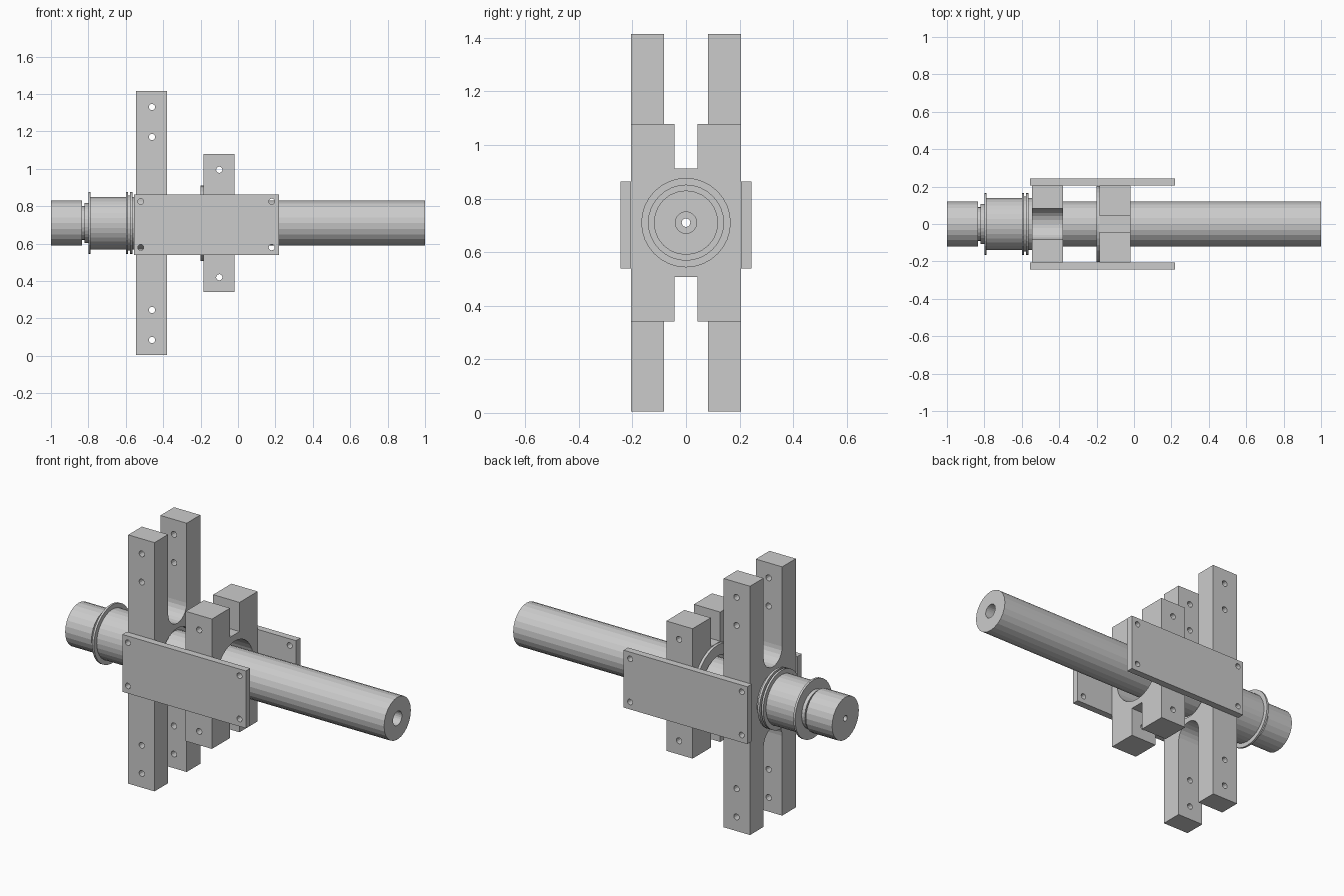
import bpy, bmesh, math
from mathutils import Matrix

if "Cube" in bpy.data.objects:
    bpy.data.objects.remove(bpy.data.objects["Cube"])

ZC = 0.71      # height of the shaft axis
SIDES = 24


def finish(name, bm, smooth=False):
    bmesh.ops.recalc_face_normals(bm, faces=bm.faces)
    me = bpy.data.meshes.new(name)
    bm.to_mesh(me)
    bm.free()
    ob = bpy.data.objects.new(name, me)
    bpy.context.collection.objects.link(ob)
    return ob


def lathe(name, profile, sides=SIDES):
    """Spin a closed (x, radius) outline round the shaft axis."""
    bm = bmesh.new()
    rings = []
    for i in range(sides):
        a = 2 * math.pi * i / sides
        rings.append([bm.verts.new((x, r * math.cos(a), ZC + r * math.sin(a))) for x, r in profile])
    n = len(profile)
    for i in range(sides):
        p, q = rings[i], rings[(i + 1) % sides]
        for j in range(n):
            k = (j + 1) % n
            bm.faces.new((p[j], p[k], q[k], q[j]))
    return finish(name, bm)


def extrude_x(name, outline, x0, x1):
    """Extrude a (y, z) outline along x."""
    bm = bmesh.new()
    face = bm.faces.new([bm.verts.new((x0, y, ZC + z)) for y, z in outline])
    ext = bmesh.ops.extrude_face_region(bm, geom=[face])
    verts = [v for v in ext["geom"] if isinstance(v, bmesh.types.BMVert)]
    bmesh.ops.translate(bm, verts=verts, vec=(x1 - x0, 0, 0))
    return finish(name, bm)


def box(name, x0, x1, y0, y1, z0, z1):
    return extrude_x(name, [(y0, z0 - ZC), (y1, z0 - ZC), (y1, z1 - ZC), (y0, z1 - ZC)], x0, x1)


def drill(ob, centre, radius, axis, sides):
    """Cut a through hole along the x or y axis."""
    bm = bmesh.new()
    bmesh.ops.create_cone(bm, cap_ends=True, segments=sides, radius1=radius, radius2=radius, depth=1)
    rot = Matrix.Rotation(math.pi / 2, 4, 'Y' if axis == 'x' else 'X')
    bmesh.ops.transform(bm, matrix=Matrix.Translation(centre) @ rot, verts=bm.verts)
    cutter = finish("hole_cutter", bm)
    cutter.hide_render = True
    mod = ob.modifiers.new("hole", 'BOOLEAN')
    mod.operation, mod.solver, mod.object = 'DIFFERENCE', 'EXACT', cutter
    bpy.context.view_layer.objects.active = ob
    bpy.ops.object.modifier_apply(modifier=mod.name)
    bpy.data.objects.remove(cutter)


# Hollow shaft, with a narrow centre hole at the left end
lathe("shaft", [(-1, 0.016), (-1, 0.12), (-0.835, 0.12), (-0.835, 0.09), (-0.80, 0.09),
                (-0.80, 0.12), (1, 0.12), (1, 0.04), (-0.9, 0.04), (-0.9, 0.016)])

# Bearing sleeve with one outer flange and two inner flanges
lathe("sleeve", [(-0.82, 0.085), (-0.82, 0.107), (-0.80, 0.107), (-0.80, 0.165), (-0.788, 0.165),
                 (-0.788, 0.14), (-0.60, 0.14), (-0.60, 0.165), (-0.588, 0.165), (-0.588, 0.148),
                 (-0.577, 0.148), (-0.577, 0.165), (-0.564, 0.165), (-0.564, 0.14),
                 (-0.40, 0.14), (-0.40, 0.119), (-0.80, 0.119), (-0.80, 0.085)], 32)

# Tall forked clamp: round-bottomed slots above and below the shaft
W, H, S = 0.205, 0.705, 0.083
arc = [(S * math.cos(math.pi * i / 12), 0.17 + S - S * math.sin(math.pi * i / 12)) for i in range(13)]
top = [(W, H), (S, H)] + arc + [(-S, H), (-W, H)]
top = [p for i, p in enumerate(top) if p not in top[:i]]
tall = extrude_x("tall_clamp", top + [(-y, -z) for y, z in top], -0.545, -0.38)
drill(tall, (-0.46, 0, ZC), 0.142, 'x', 32)
for z in (0.085, 0.245, 1.17, 1.33):
    drill(tall, (-0.46, 0, z), 0.017, 'y', 12)
for z in (0.58, 0.825):
    drill(tall, (-0.52, 0, z), 0.016, 'y', 12)

# Short forked clamp: square-bottomed slots
top = [(W, 0.368), (0.042, 0.368), (0.042, 0.203), (-0.042, 0.203), (-0.042, 0.368), (-W, 0.368)]
short = extrude_x("short_clamp", top + [(-y, -z) for y, z in top], -0.185, -0.02)
drill(short, (-0.1, 0, ZC), 0.165, 'x', 32)
for z in (0.42, 0.995):
    drill(short, (-0.1, 0, z), 0.017, 'y', 12)

# Retaining ring on the left face of the short clamp
lathe("retaining_ring", [(-0.20, 0.14), (-0.20, 0.202), (-0.185, 0.202), (-0.185, 0.14)], 32)

# Side plates with four corner holes
for side, name in ((-1, "front_plate"), (1, "back_plate")):
    y0, y1 = sorted((side * 0.205, side * 0.244))
    plate = box(name, -0.555, 0.22, y0, y1, 0.538, 0.863)
    for x in (-0.52, 0.18):
        for z in (0.58, 0.825):
            drill(plate, (x, 0, z), 0.016, 'y', 12)
